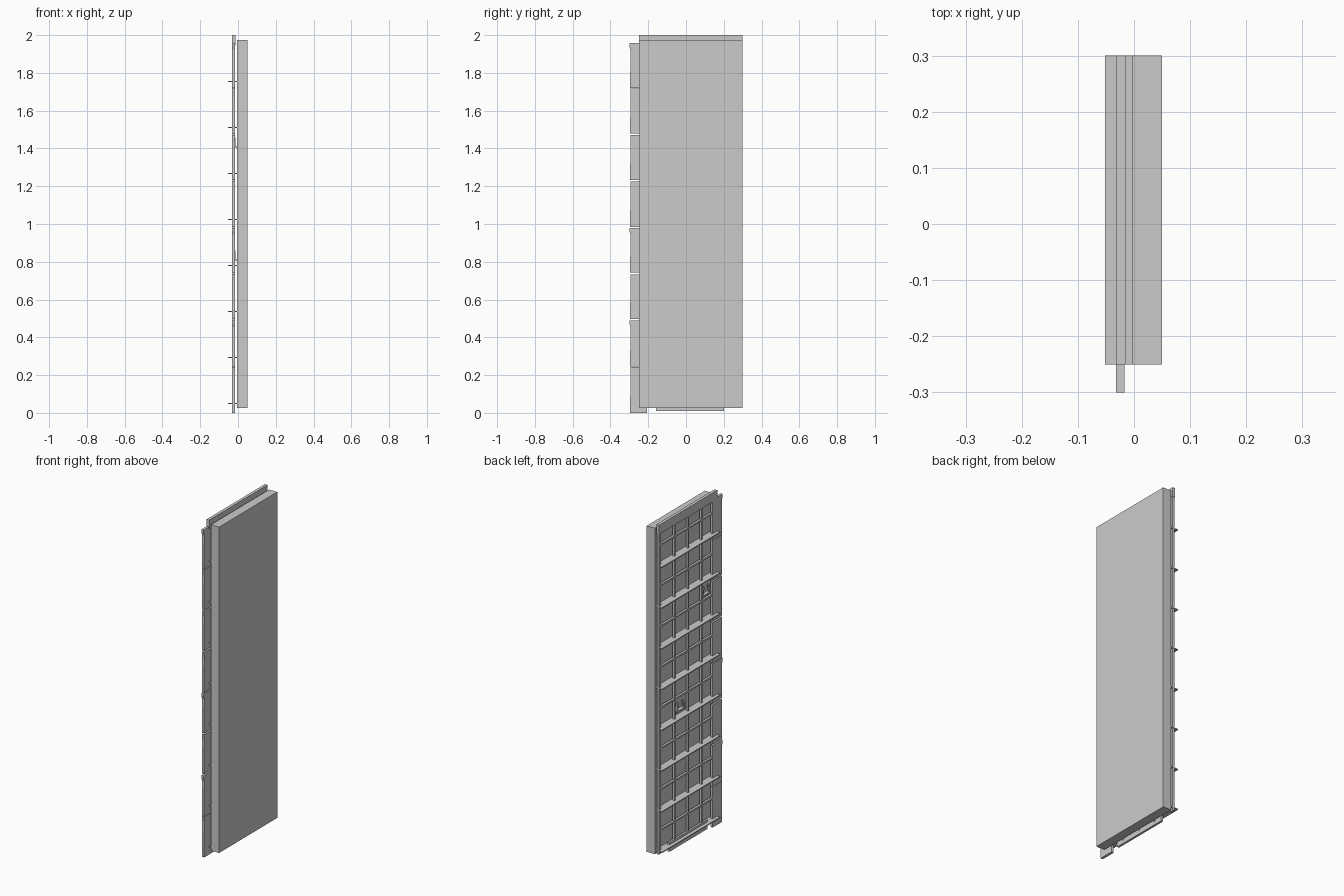
import bpy, bmesh

if "Cube" in bpy.data.objects:
    bpy.data.objects.remove(bpy.data.objects["Cube"])

def box(name, x, y, z):
    """Axis-aligned box from (min, max) ranges."""
    bm = bmesh.new()
    bmesh.ops.create_cube(bm, size=1)
    for v in bm.verts:
        v.co = [r[0] + (c + 0.5) * (r[1] - r[0]) for c, r in zip(v.co, (x, y, z))]
    return finish(name, bm)

def plate(name, x, outline):
    """Flat plate: a (y, z) outline given thickness along x."""
    bm = bmesh.new()
    face = bm.faces.new([bm.verts.new((x[0], y, z)) for y, z in outline])
    ext = bmesh.ops.extrude_face_region(bm, geom=[face])
    moved = [g for g in ext["geom"] if isinstance(g, bmesh.types.BMVert)]
    bmesh.ops.translate(bm, verts=moved, vec=(x[1] - x[0], 0, 0))
    return finish(name, bm)

def finish(name, bm):
    bmesh.ops.recalc_face_normals(bm, faces=bm.faces)
    mesh = bpy.data.meshes.new(name)
    bm.to_mesh(mesh)
    bm.free()
    obj = bpy.data.objects.new(name, mesh)
    bpy.context.collection.objects.link(obj)
    return obj

PITCH = 0.2435
MESH_X = (-0.030, -0.016)
shelf_z = [0.049 + PITCH * i for i in range(8)]

# Main slab
box("main_slab", (-0.004, 0.05), (-0.25, 0.30), (0.027, 1.975))

# Horizontal shelves bridging slab and lattice
for z in shelf_z:
    box("back_shelf", (-0.052, -0.004), (-0.25, 0.30), (z - 0.003, z + 0.003))

# Lattice of thin bars behind the slab
for y in (0.145, 0.018, -0.11):
    box("lattice_upright", MESH_X, (y - 0.005, y + 0.005), (0.03, 1.95))
for z in shelf_z:
    z += PITCH / 2
    box("lattice_crossbar", MESH_X, (-0.21, 0.285), (z - 0.005, z + 0.005))

# Edge strip, top rail and bottom lip
box("edge_strip", MESH_X, (0.278, 0.299), (0.03, 1.95))
box("top_rail", (-0.032, -0.014), (-0.25, 0.30), (1.945, 2.0))
box("bottom_lip", (-0.031, -0.018), (-0.16, 0.20), (0.01, 0.065))

# Overlapping side boards, some with a small hooked top corner
bottoms = [0, 0.245, 0.498, 0.742, 0.985, 1.234, 1.478, 1.721]
tops = [0.243, 0.489, 0.733, 0.979, 1.225, 1.47, 1.718, 1.958]
for i, (b, t) in enumerate(zip(bottoms, tops)):
    hook = -0.30 if i in (1, 3, 7) else -0.295
    plate("side_board", (-0.032, -0.017),
          [(-0.206, b), (-0.296, b), (-0.294, t - 0.035), (hook, t - 0.015),
           (hook, t), (-0.206, t)])

# Two small clips set in lattice cells
for y, z in ((-0.16, 1.408), (0.082, 0.81)):
    box("clip_ledge", (-0.024, -0.003), (y - 0.042, y + 0.042), (z - 0.004, z + 0.004))
    for s in (-1, 1):
        plate("clip_cheek", (-0.024, -0.014),
              [(y + s * 0.030, z), (y + s * 0.042, z),
               (y + s * 0.030, z + 0.05), (y + s * 0.018, z + 0.05)])
